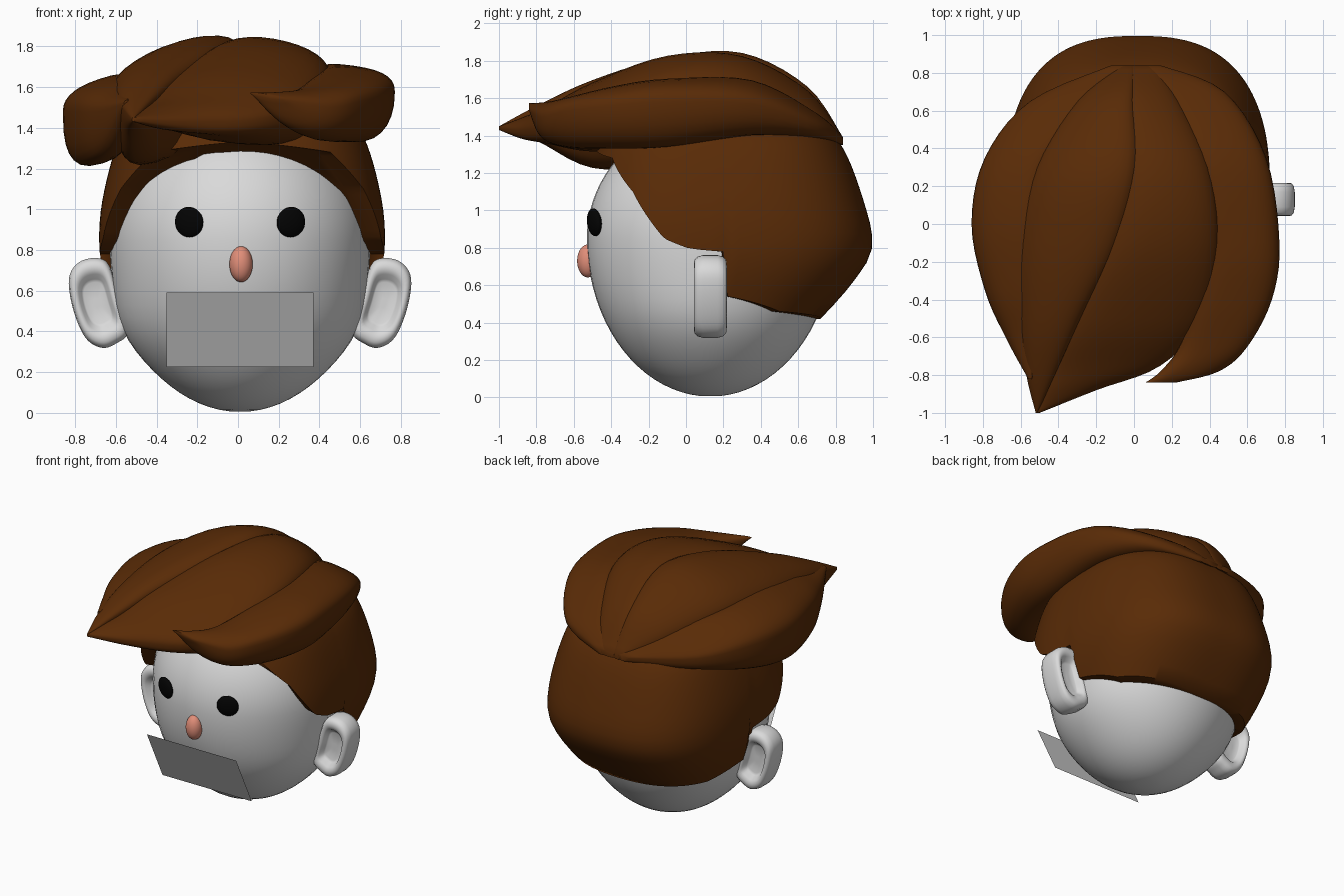
import bpy, bmesh, math

if "Cube" in bpy.data.objects:
    bpy.data.objects.remove(bpy.data.objects["Cube"])


def mat(name, rgb):
    m = bpy.data.materials.new(name)
    m.diffuse_color = (*rgb, 1)
    m.use_nodes = True
    m.node_tree.nodes["Principled BSDF"].inputs["Base Color"].default_value = m.diffuse_color
    return m


SKIN = mat("pale_grey", (0.7, 0.7, 0.7))
PLATE = mat("mid_grey", (0.62, 0.62, 0.62))
HAIR = mat("brown", (0.1, 0.024, 0.002))
BLACK = mat("black", (0.001, 0.001, 0.001))
PINK = mat("salmon", (0.75, 0.27, 0.19))
CX, CY = 0.01, 0.13  # head axis


def spow(v, p):
    return math.copysign(abs(v) ** p, v)


def lerp_table(table, t):
    # piecewise linear lookup, returns list of values
    for a, b in zip(table, table[1:]):
        if a[0] <= t <= b[0]:
            k = (t - a[0]) / (b[0] - a[0])
            return [p + (q - p) * k for p, q in zip(a[1:], b[1:])]
    return list(table[-1][1:] if t > table[-1][0] else table[0][1:])


def smooth_path(pts, steps, closed=False):
    # Catmull-Rom through tuples of any length
    n, out = len(pts), []
    for i in range(n if closed else n - 1):
        idx = [i - 1, i, i + 1, i + 2]
        idx = [j % n if closed else min(max(j, 0), n - 1) for j in idx]
        p = [pts[j] for j in idx]
        for s in range(steps):
            t = s / steps
            out.append([0.5 * (2 * b + (c - a) * t + (2 * a - 5 * b + 4 * c - d) * t * t
                        + (3 * b - a - 3 * c + d) * t ** 3) for a, b, c, d in zip(*p)])
    if not closed:
        out.append(list(pts[-1]))
    return out


def finish(ob, material, angle=50):
    ob.data.materials.append(material)
    bpy.ops.object.select_all(action='DESELECT')
    ob.select_set(True)
    bpy.context.view_layer.objects.active = ob
    bpy.ops.object.shade_smooth_by_angle(angle=math.radians(angle))
    return ob


def loft(name, rings, material, angle=50):
    bm = bmesh.new()
    rows = [[bm.verts.new(p) for p in r] for r in rings]
    n = len(rows[0])
    for a, b in zip(rows, rows[1:]):
        for i in range(n):
            j = (i + 1) % n
            bm.faces.new((a[i], a[j], b[j], b[i]))
    bm.faces.new(rows[0])
    bm.faces.new(rows[-1][::-1])
    bmesh.ops.recalc_face_normals(bm, faces=bm.faces)
    me = bpy.data.meshes.new(name)
    bm.to_mesh(me)
    bm.free()
    ob = bpy.data.objects.new(name, me)
    bpy.context.collection.objects.link(ob)
    return finish(ob, material, angle)


def ball(name, loc, scale, material, rot=(0, 0, 0)):
    bpy.ops.mesh.primitive_uv_sphere_add(segments=32, ring_count=20, location=loc, rotation=rot)
    ob = bpy.context.object
    ob.name, ob.scale = name, scale
    return finish(ob, material)


# egg-shaped head, a little fuller at the jaw
rings = []
for i in range(1, 40):
    a = math.pi * i / 40
    c = -math.cos(a)
    z = 0.85 + c * (0.845 if c < 0 else 0.65)
    rx = 0.64 * math.sin(a) + 0.03 * math.exp(-((z - 0.4) / 0.2) ** 2)
    rings.append([(CX + rx * math.cos(t), CY + 0.66 * math.sin(a) * math.sin(t), z)
                  for t in [math.tau * k / 48 for k in range(48)]])
loft("head", rings, SKIN)

# ears: rounded outline with a hollow on front and back
outline = smooth_path([(0.56, 0.40), (0.60, 0.56), (0.65, 0.72), (0.71, 0.76), (0.80, 0.74), (0.85, 0.66),
                       (0.83, 0.51), (0.77, 0.37), (0.69, 0.32), (0.62, 0.34)], 5, True)
front = [(0.1, -0.04), (0.46, -0.04), (0.53, -0.047), (0.64, -0.078), (0.76, -0.088), (0.88, -0.085),
         (0.96, -0.07), (1.0, -0.04)]
section = front + [(s, -y) for s, y in reversed(front)]
for side, label in ((1, "left"), (-1, "right")):
    loft("ear_" + label, [[(CX + side * (0.715 + (x - 0.715) * s - CX), CY + y, 0.54 + (z - 0.54) * s)
                           for x, z in outline] for s, y in section], SKIN, 60)
    # flat eyes lying on the face
    ball("eye_" + label, (CX + side * 0.25, -0.49, 0.937), (0.074, 0.03, 0.075), BLACK,
         (0.1, 0, side * math.radians(22)))

# nose
ball("nose", (0.015, -0.525, 0.73), (0.057, 0.057, 0.088), PINK)

# slanted mouth plate
me = bpy.data.meshes.new("mouth_plate")
me.from_pydata([(-0.35, -0.37, 0.225), (0.37, -0.37, 0.225), (0.37, -0.55, 0.59), (-0.35, -0.55, 0.59)],
               [], [(0, 1, 2, 3)])
plate = bpy.data.objects.new("mouth_plate", me)
bpy.context.collection.objects.link(plate)
me.materials.append(PLATE)

# hair cap: columns running from the hairline up to the crown
hairline = [(0, 1.33), (38, 1.28), (58, 1.1), (75, 0.85), (84, 0.8), (92, 0.78), (94, 0.54),
            (120, 0.46), (180, 0.42)]
# z, side radius, front radius, back radius
shape = smooth_path([(0.40, 0.58, 0.62, 0.57), (0.6, 0.66, 0.68, 0.75), (0.8, 0.70, 0.69, 0.865),
                     (1.05, 0.685, 0.68, 0.82), (1.35, 0.60, 0.60, 0.70), (1.47, 0.48, 0.45, 0.55),
                     (1.55, 0.28, 0.25, 0.3), (1.58, 0.03, 0.03, 0.03)], 5)


def cap_point(deg, z, k=1.0):
    rx, rf, rb = lerp_table(shape, z)
    a = math.radians(deg)
    c, s = spow(math.cos(a), 0.76), spow(math.sin(a), 0.76)
    return (0.02 + k * rx * s, CY - k * (rf if c > 0 else rb) * c, z)


rings = []
for i in range(-1, 25):
    ring = []
    for d in range(0, 360, 2):
        z0 = lerp_table(hairline, min(d, 360 - d))[0]
        f = math.sin(max(i, 0) / 24 * math.pi / 2)
        ring.append(cap_point(d, z0 + (1.58 - z0) * f, 0.85 if i < 0 else 1.0))
    rings.append(ring)
loft("hair_cap", rings, HAIR)


# swept locks: stations of (y, left x, left z, right x, right z, bulge up, bulge down)
def lock(name, stations, top=0.95, under=0.75):
    rings = []
    for y, xl, zl, xr, zr, up, down in smooth_path(stations, 5):
        ring = []
        for k in range(28):
            t = math.tau * k / 28
            p = top if math.sin(t) > 0 else under
            c, s = spow(math.cos(t), p), spow(math.sin(t), p)
            ring.append(((xl + xr) / 2 + (xr - xl) / 2 * c, y,
                         (zl + zr) / 2 + (zr - zl) / 2 * c + s * (up if s > 0 else down)))
        rings.append(ring)
    loft(name, rings, HAIR, 60)


lock("hair_lock_centre_right", [
    (0.84, -0.06, 1.38, 0.00, 1.38, 0.01, 0.03), (0.65, -0.30, 1.50, 0.00, 1.61, 0.09, 0.15),
    (0.3, -0.52, 1.60, 0.02, 1.77, 0.13, 0.35), (-0.1, -0.61, 1.60, -0.08, 1.75, 0.12, 0.42),
    (-0.5, -0.61, 1.55, -0.28, 1.64, 0.09, 0.36), (-0.8, -0.57, 1.50, -0.42, 1.53, 0.04, 0.14),
    (-1.0, -0.52, 1.44, -0.51, 1.44, 0.01, 0.01)])
lock("hair_lock_centre_left", [
    (0.84, -0.02, 1.38, 0.10, 1.38, 0.01, 0.03), (0.65, -0.05, 1.60, 0.24, 1.52, 0.07, 0.15),
    (0.3, -0.05, 1.75, 0.40, 1.66, 0.11, 0.35), (-0.1, -0.15, 1.74, 0.45, 1.66, 0.12, 0.36),
    (-0.5, -0.35, 1.60, 0.37, 1.54, 0.11, 0.25), (-0.75, -0.47, 1.50, 0.14, 1.45, 0.07, 0.11),
    (-0.88, -0.50, 1.47, -0.2, 1.43, 0.04, 0.06), (-1.0, -0.52, 1.44, -0.50, 1.44, 0.01, 0.01)])
lock("hair_lock_left", [
    (0.84, 0.04, 1.38, 0.14, 1.38, 0.01, 0.03), (0.7, 0.15, 1.48, 0.48, 1.45, 0.05, 0.08),
    (0.35, 0.33, 1.64, 0.70, 1.57, 0.08, 0.20), (-0.1, 0.38, 1.62, 0.77, 1.58, 0.10, 0.26),
    (-0.4, 0.33, 1.58, 0.73, 1.56, 0.09, 0.24), (-0.65, 0.24, 1.53, 0.60, 1.53, 0.07, 0.19),
    (-0.78, 0.14, 1.54, 0.45, 1.50, 0.05, 0.12), (-0.84, 0.06, 1.57, 0.22, 1.54, 0.01, 0.01)],
    0.8, 0.9)
lock("hair_lock_right", [
    (0.84, -0.12, 1.38, -0.04, 1.38, 0.01, 0.03), (0.65, -0.55, 1.42, -0.20, 1.50, 0.04, 0.12),
    (0.35, -0.79, 1.47, -0.45, 1.58, 0.08, 0.24), (0.0, -0.86, 1.48, -0.50, 1.60, 0.10, 0.31),
    (-0.35, -0.79, 1.48, -0.50, 1.57, 0.09, 0.29), (-0.6, -0.68, 1.48, -0.50, 1.54, 0.06, 0.20),
    (-0.82, -0.56, 1.52, -0.54, 1.53, 0.01, 0.01)], 0.8, 0.75)
